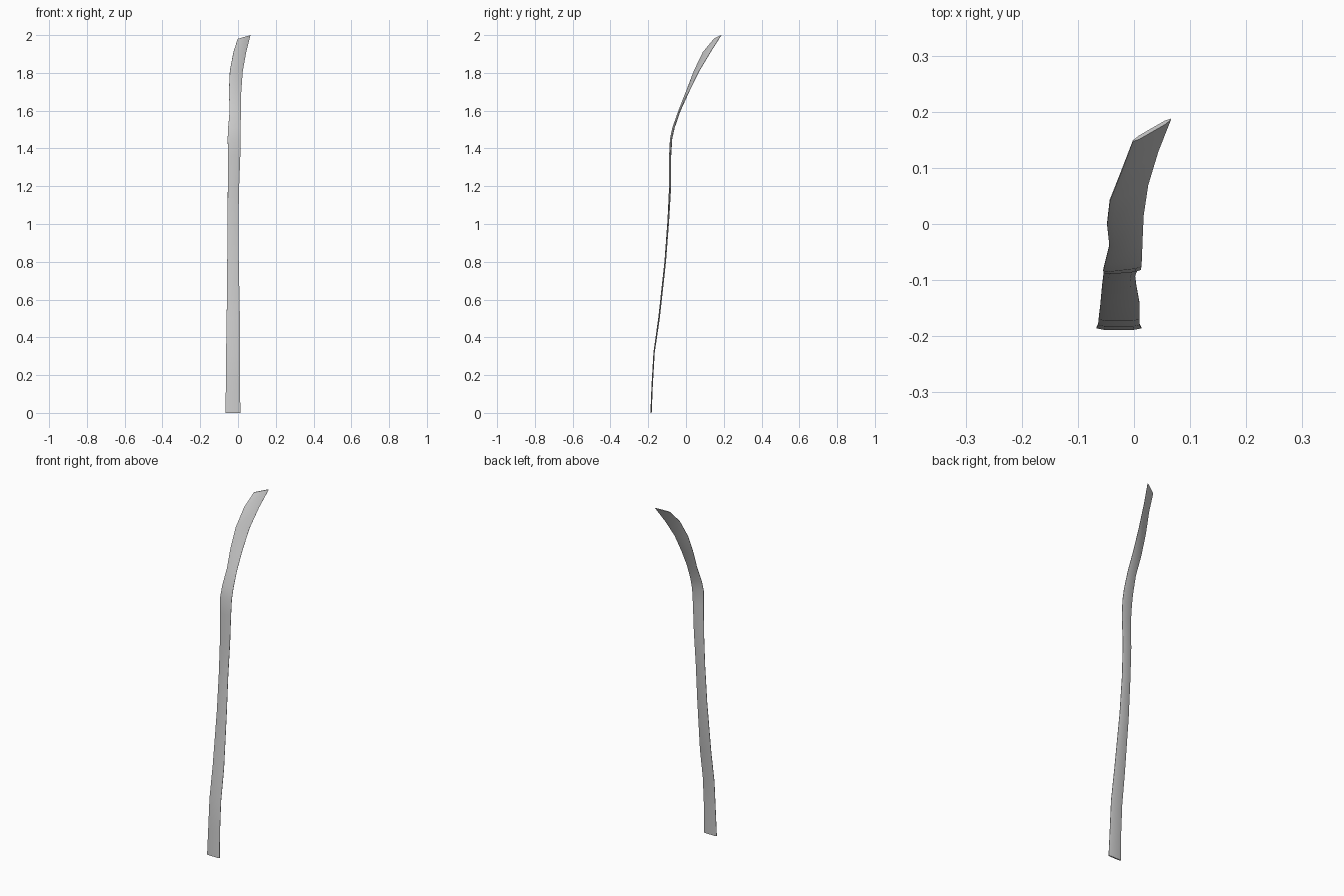
import bpy, bmesh
from mathutils import Vector

if "Cube" in bpy.data.objects:
    bpy.data.objects.remove(bpy.data.objects["Cube"])

# Stations up the strip: left edge (x, y, z), right edge (x, y, z)
STATIONS = [
    ((-0.067, -0.185, 0.00), (0.013, -0.185, 0.00)),
    ((-0.064, -0.179, 0.15), (0.010, -0.179, 0.15)),
    ((-0.063, -0.169, 0.32), (0.010, -0.169, 0.32)),
    ((-0.060, -0.144, 0.50), (0.010, -0.142, 0.50)),
    ((-0.057, -0.111, 0.80), (0.004, -0.109, 0.80)),
    ((-0.055, -0.095, 1.02), (0.002, -0.092, 1.02)),
    ((-0.054, -0.087, 1.20), (0.006, -0.081, 1.20)),
    ((-0.052, -0.087, 1.36), (0.012, -0.081, 1.36)),
    ((-0.055, -0.083, 1.45), (0.013, -0.075, 1.45)),
    ((-0.052, -0.070, 1.51), (0.014, -0.062, 1.51)),
    ((-0.044, -0.038, 1.60), (0.015, -0.031, 1.60)),
    ((-0.048, 0.000, 1.70), (0.017, 0.016, 1.70)),
    ((-0.043, 0.042, 1.81), (0.025, 0.070, 1.81)),
    ((-0.024, 0.090, 1.91), (0.043, 0.130, 1.91)),
    ((-0.002, 0.148, 1.98), (0.066, 0.187, 2.00)),
]
INSET, HALF, RIM = 0.16, 0.0035, 0.001

bm = bmesh.new()
rings = []
for i, (l, r) in enumerate(STATIONS):
    l, r = Vector(l), Vector(r)
    lo, hi = STATIONS[max(i - 1, 0)], STATIONS[min(i + 1, len(STATIONS) - 1)]
    along = Vector(hi[0]) - Vector(lo[0])
    n = (r - l).cross(along).normalized()      # points to the front
    if i in (0, len(STATIONS) - 1):
        n = Vector((0, n.y, 0)).normalized()   # keep the ends level
    # flat band with thin tapered rims on both sides
    section = [(0, RIM), (INSET, HALF), (1 - INSET, HALF), (1, RIM),
               (1, -RIM), (1 - INSET, -HALF), (INSET, -HALF), (0, -RIM)]
    rings.append([bm.verts.new(l.lerp(r, t) + n * d) for t, d in section])

for a, b in zip(rings, rings[1:]):
    for k in range(8):
        j = (k + 1) % 8
        bm.faces.new((a[k], a[j], b[j], b[k]))
bm.faces.new(rings[0])
bm.faces.new(rings[-1][::-1])
bmesh.ops.recalc_face_normals(bm, faces=bm.faces)

mesh = bpy.data.meshes.new("curved_strip")
bm.to_mesh(mesh)
bm.free()
strip = bpy.data.objects.new("curved_strip", mesh)
bpy.context.collection.objects.link(strip)
bpy.context.view_layer.objects.active = strip
strip.select_set(True)
bpy.ops.object.shade_smooth_by_angle(angle=0.6)
